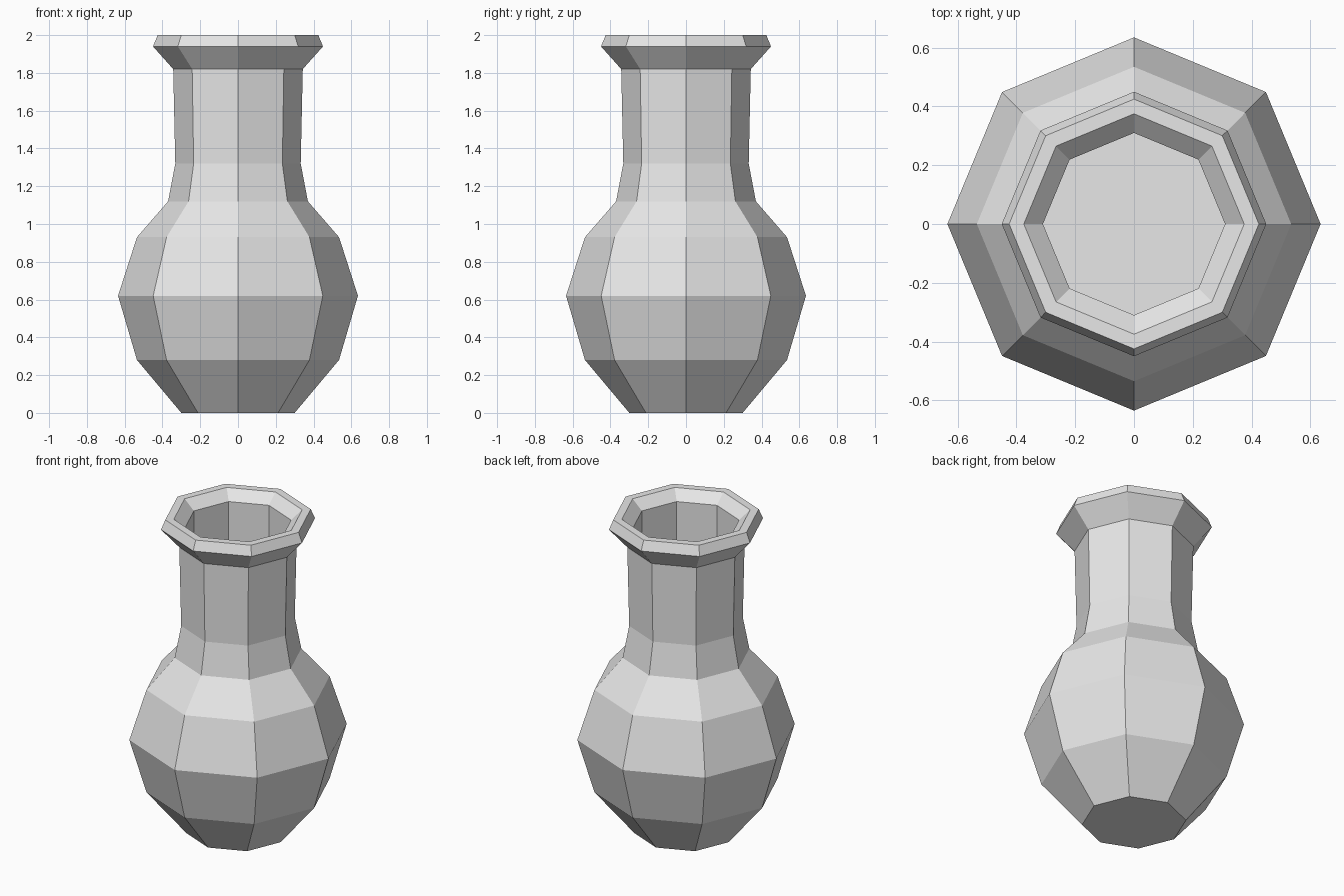
import bpy
import bmesh
from math import cos, sin, tau

SIDES = 8

cube = bpy.data.objects.get("Cube")
if cube:
    bpy.data.objects.remove(cube, do_unlink=True)

# Plain grey clay
clay = bpy.data.materials.new("light_grey")
clay.use_nodes = True
colour = (0.8, 0.8, 0.8, 1)
clay.diffuse_color = colour
clay.node_tree.nodes["Principled BSDF"].inputs["Base Color"].default_value = colour

# Profile (radius, height): base, belly, neck, flared lip
outside = [(0.30, 0), (0.535, 0.28), (0.635, 0.62), (0.535, 0.93),
           (0.37, 1.12), (0.332, 1.32), (0.343, 1.82), (0.45, 1.94), (0.425, 2)]
# Mouth funnel, then the hollow down to the inner floor
inside = [(0.375, 2), (0.31, 1.94), (0.31, 1.12), (0.49, 0.92),
          (0.59, 0.62), (0.49, 0.29), (0.32, 0.07)]

# Turn the profile into rings and bridge them
bm = bmesh.new()
rings = [[bm.verts.new((r * cos(tau * i / SIDES), r * sin(tau * i / SIDES), z))
          for i in range(SIDES)] for r, z in outside + inside]
for low, high in zip(rings, rings[1:]):
    for i in range(SIDES):
        j = (i + 1) % SIDES
        bm.faces.new((low[i], low[j], high[j], high[i]))

# Underside and inner floor
bm.faces.new(rings[0][::-1])
bm.faces.new(rings[-1])
bmesh.ops.recalc_face_normals(bm, faces=bm.faces)

mesh = bpy.data.meshes.new("vase")
bm.to_mesh(mesh)
bm.free()
mesh.materials.append(clay)
vase = bpy.data.objects.new("vase", mesh)
bpy.context.collection.objects.link(vase)
